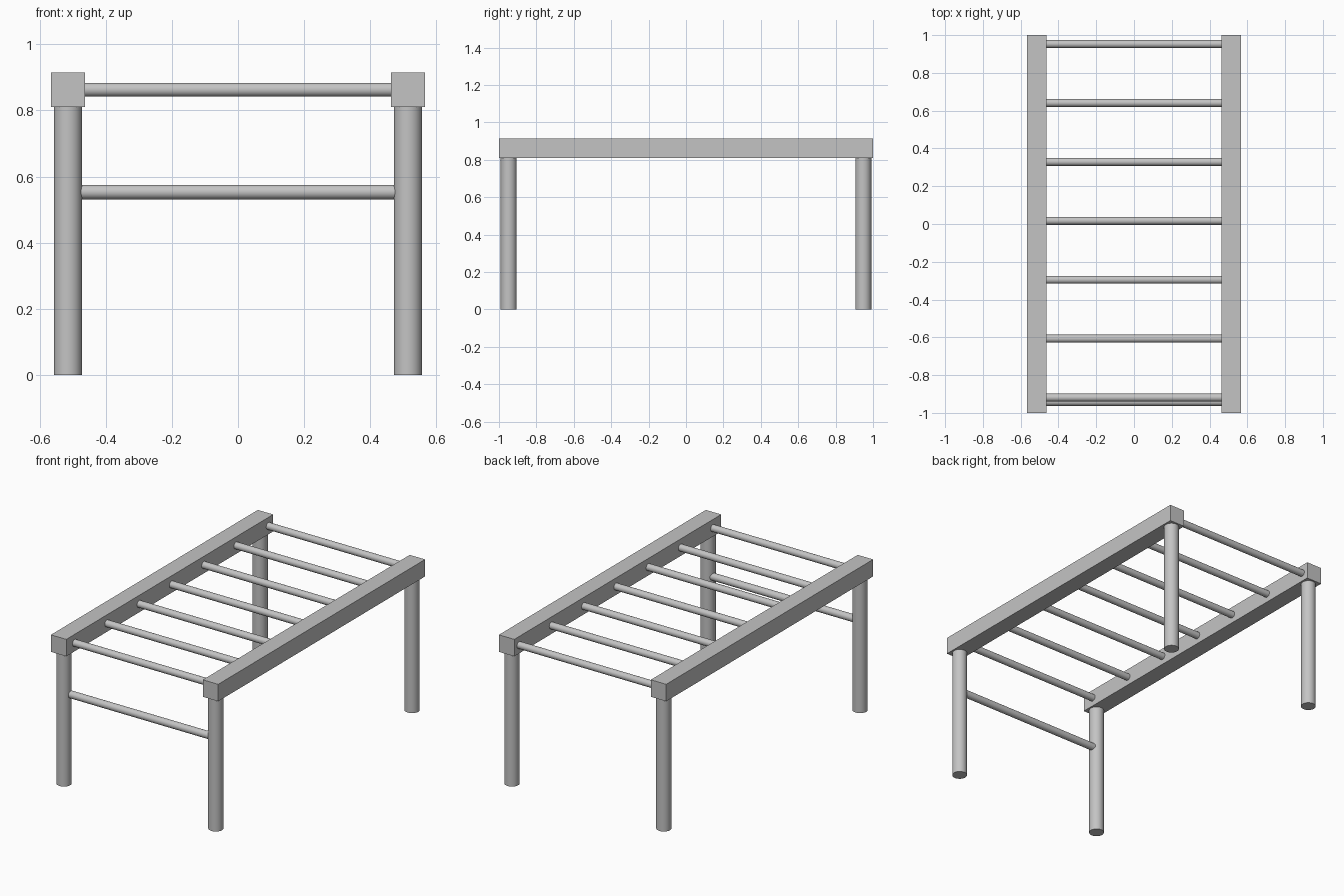
import bpy
import math

if "Cube" in bpy.data.objects:
    bpy.data.objects.remove(bpy.data.objects["Cube"])

grey = bpy.data.materials.new("plain_grey")
grey.diffuse_color = (0.55, 0.55, 0.55, 1.0)
grey.use_nodes = True
grey.node_tree.nodes["Principled BSDF"].inputs["Base Color"].default_value = grey.diffuse_color


def finish(name, smooth=False):
    ob = bpy.context.object
    ob.name = name
    ob.data.materials.append(grey)
    if smooth:
        bpy.ops.object.shade_smooth_by_angle(angle=math.radians(40))


def beam(name, x):
    bpy.ops.mesh.primitive_cube_add(size=1, location=(x, 0, 0.8625))
    bpy.context.object.scale = (0.104, 2.0, 0.104)
    bpy.ops.object.transform_apply(location=False, rotation=False, scale=True)
    finish(name)


def rod(name, radius, length, loc, rot=(0, 0, 0)):
    bpy.ops.mesh.primitive_cylinder_add(vertices=32, radius=radius, depth=length,
                                        location=loc, rotation=rot)
    finish(name, smooth=True)


ALONG_X = (0, math.pi / 2, 0)

# Side beams and the round legs under their ends
for side, sx in (("left", -1), ("right", 1)):
    beam(side + "_beam", sx * 0.514)
    for end, sy in (("front", -1), ("back", 1)):
        rod(f"{end}_{side}_leg", 0.0425, 0.811, (sx * 0.514, sy * 0.948, 0.4055))

# Seven overhead rungs
for i in range(7):
    rod(f"rung_{i + 1}", 0.021, 0.96, (0, -0.919 + i * 0.312, 0.8625), ALONG_X)

# Lower step between the front legs
rod("front_step", 0.022, 0.97, (0, -0.941, 0.553), ALONG_X)
